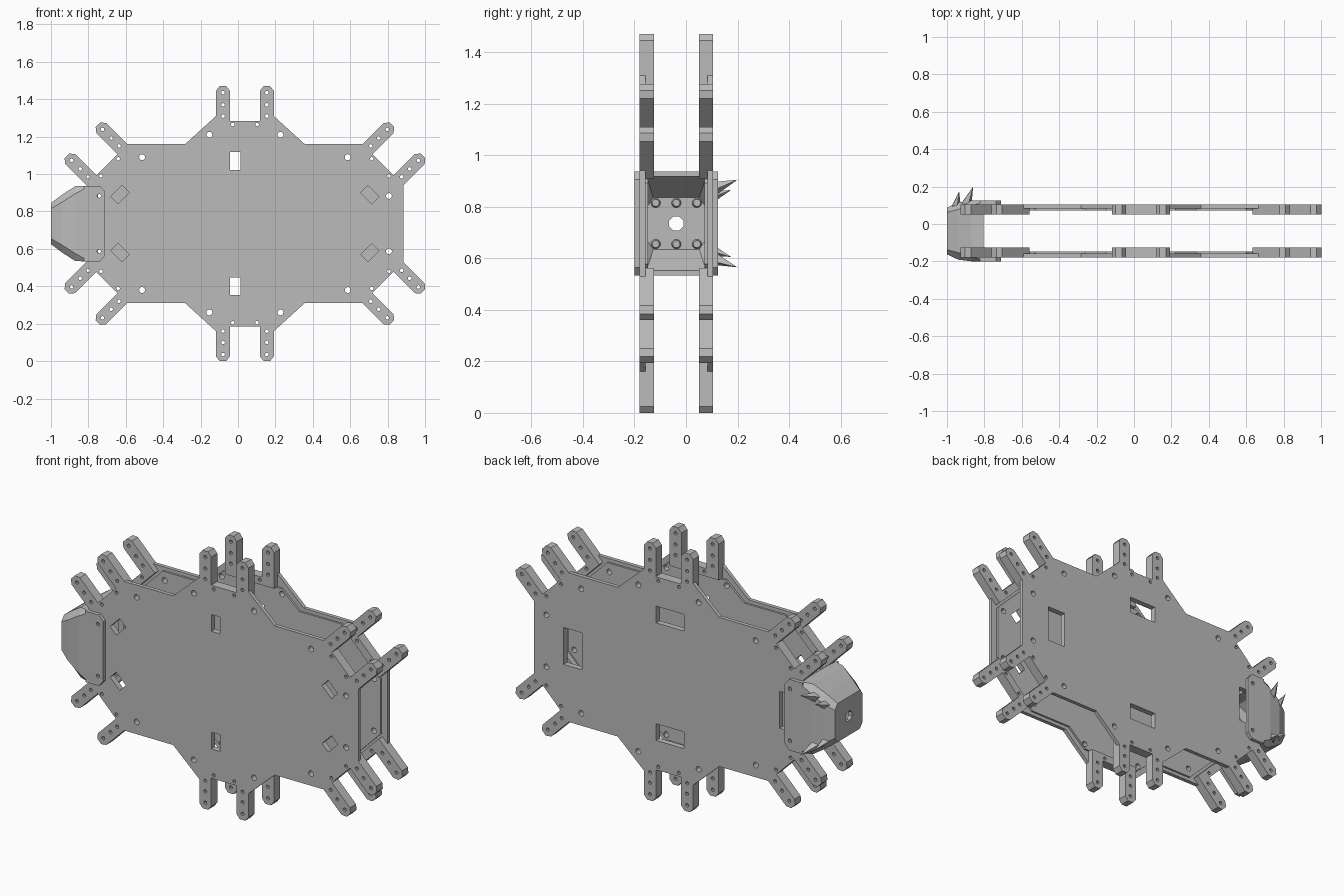
import bpy, bmesh, math
from mathutils import Vector

cube = bpy.data.objects.get("Cube")
if cube:
    bpy.data.objects.remove(cube)

grey = bpy.data.materials.new("plain_grey")
grey.use_nodes = True
grey.diffuse_color = (0.5, 0.5, 0.5, 1)
grey.node_tree.nodes["Principled BSDF"].inputs["Base Color"].default_value = (0.5, 0.5, 0.5, 1)

CX, CY, CZ = 0.037, -0.0375, 0.735   # centre of the frame


def add_mesh(name, bm):
    bmesh.ops.recalc_face_normals(bm, faces=bm.faces)
    for f in bm.faces:
        f.smooth = False
        f.material_index = 0
    mesh = bpy.data.meshes.new(name)
    bm.to_mesh(mesh)
    bm.free()
    mesh.materials.append(grey)
    ob = bpy.data.objects.new(name, mesh)
    bpy.context.collection.objects.link(ob)
    return ob


def sheet(name, loops, y0, y1):
    """Flat sheet in the xz plane with holes: first loop outside, rest holes."""
    cu = bpy.data.curves.new(name + "_profile", "CURVE")
    cu.dimensions = "2D"
    cu.fill_mode = "BOTH"
    cu.extrude = abs(y1 - y0) / 2
    for pts in loops:
        sp = cu.splines.new("POLY")
        sp.points.add(len(pts) - 1)
        for p, (x, z) in zip(sp.points, pts):
            p.co = (x, z, 0, 1)
        sp.use_cyclic_u = True
    tmp = bpy.data.objects.new(name + "_profile", cu)
    bpy.context.collection.objects.link(tmp)
    dg = bpy.context.evaluated_depsgraph_get()
    mesh = bpy.data.meshes.new_from_object(tmp.evaluated_get(dg))
    bpy.data.objects.remove(tmp)
    bm = bmesh.new()
    bm.from_mesh(mesh)
    bpy.data.meshes.remove(mesh)
    for v in bm.verts:
        x, z, d = v.co
        v.co = (x + CX, (y0 + y1) / 2 - d, z + CZ)
    bmesh.ops.remove_doubles(bm, verts=bm.verts, dist=0.0001)
    return add_mesh(name, bm)


def circle(x, z, r, n=12):
    return [(x + r * math.cos(math.tau * i / n), z + r * math.sin(math.tau * i / n)) for i in range(n)]


def rect(x, z, w, h, deg=0):
    c, s = math.cos(math.radians(deg)), math.sin(math.radians(deg))
    return [(x + u * w / 2 * c - v * h / 2 * s, z + u * w / 2 * s + v * h / 2 * c)
            for u, v in ((-1, -1), (1, -1), (1, 1), (-1, 1))]


def four(x, z):
    return [(x, z), (x, -z), (-x, -z), (-x, z)]


# Leg mounts: origin, direction and where the outer arm sides meet the body
mounts = [("top", 0, 0.55, 90, 0.025), ("upper_left", 0.738, 0.315, 45, 0),
          ("lower_left", 0.738, -0.315, -45, 0), ("bottom", 0, -0.55, -90, 0.025),
          ("lower_right", -0.738, -0.315, -135, 0), ("upper_right", -0.738, 0.315, 135, 0)]
ARM = [(0.155, 0.16), (0.135, 0.185), (0.1, 0.185), (0.08, 0.16), (0.08, 0)]


def place(mount, pts):
    _, ox, oz, deg, _ = mount
    c, s = math.cos(math.radians(deg)), math.sin(math.radians(deg))
    return [(ox + u * s + v * c, oz - u * c + v * s) for u, v in pts]


def fork(v0):
    half = [(0.155, v0)] + ARM
    return [(-u, v) for u, v in half] + half[::-1]


def mount_holes(mount):
    spots = [(s * u, v) for s in (-1, 1) for u, v in ((0.117, 0.15), (0.117, 0.085), (0.117, 0.025), (0.065, -0.02))]
    return [circle(x, z, 0.01, 8) for x, z in place(mount, spots)]


# Body outline: the six forks joined by the shoulder corners
elbows = {"top": (0.32, 0.425), "lower_left": (0.32, -0.425),
          "bottom": (-0.32, -0.425), "upper_right": (-0.32, 0.425)}
outline = []
for m in mounts:
    outline += place(m, fork(m[4]))
    if m[0] in elbows:
        outline.append(elbows[m[0]])

q = [(0.186, 0.505), (0.3, 0.405), (0.563, 0.405), (0.81, 0.158)]
right = q + [(x, -z) for x, z in q[::-1]]
inner_outline = right + [(-x, z) for x, z in right[::-1]]

bolt_holes = [circle(x, z, 0.016) for p in ((0.55, 0.355), (0.19, 0.475), (0.77, 0.148)) for x, z in four(*p)]
front_windows = [rect(-0.052, s * 0.335, 0.055, 0.095) for s in (-1, 1)]
front_windows += [rect(x, z, 0.085, 0.055, -45 if x * z > 0 else 45) for x, z in four(0.668, 0.155)]
back_windows = [rect(-0.01, s * 0.335, 0.175, 0.095) for s in (-1, 1)]
back_windows += [rect(0.603, 0, 0.115, 0.21), rect(-0.75, 0, 0.1, 0.21)]

# Front and back plates: skin, raised inner panel, thick leg forks
for side, y, d, windows in (("front", -0.18, 1, front_windows), ("back", 0.105, -1, back_windows)):
    cuts = bolt_holes + windows
    small = [h for m in mounts for h in mount_holes(m)]
    sheet(side + "_plate", [outline] + cuts + small, y, y + d * 0.022)
    sheet(side + "_inner_panel", [inner_outline] + cuts, y + d * 0.022, y + d * 0.033)
    for m in mounts:
        sheet(f"{side}_{m[0]}_leg_fork", [place(m, fork(-0.045))] + mount_holes(m), y + d * 0.022, y + d * 0.055)

# Head cheeks lying over the plates
cheek = [(-0.747, 0.17), (-0.775, 0.2025), (-0.86, 0.2025)]
cheek += [(x, -z) for x, z in cheek[::-1]]
cheek_holes = [circle(-0.78, s * 0.148, 0.011, 8) for s in (-1, 1)]
sheet("front_head_cheek", [cheek] + cheek_holes, -0.2, -0.18)
sheet("back_head_cheek", [cheek] + cheek_holes, 0.105, 0.125)


# Head shell: eight-sided rings running outside, through the nose hole and back inside
def ring(x, side_y, side_z, roof_y, roof_z):
    pts = [(side_y, side_z), (roof_y, roof_z)]
    pts += [(-y, z) for y, z in pts[::-1]]
    pts += [(-y, -z) for y, z in pts]
    return [Vector((x, CY + y, CZ + z)) for y, z in pts]


a, b = 0.03 * math.cos(math.pi / 8), 0.03 * math.sin(math.pi / 8)
rings = [ring(-0.805, 0.162, 0.195, 0.155, 0.2025), ring(-0.87, 0.162, 0.16, 0.135, 0.2),
         ring(-0.94, 0.153, 0.115, 0.115, 0.155), ring(-1.0, 0.125, 0.08, 0.1, 0.11),
         ring(-1.0, a, b, b, a), ring(-0.98, a, b, b, a),
         ring(-0.98, 0.11, 0.07, 0.09, 0.1), ring(-0.93, 0.135, 0.1, 0.1, 0.135),
         ring(-0.87, 0.142, 0.14, 0.115, 0.18), ring(-0.805, 0.142, 0.175, 0.135, 0.1825)]
bm = bmesh.new()
vr = [[bm.verts.new(p) for p in r] for r in rings]
for i, r in enumerate(vr):
    n = vr[(i + 1) % len(vr)]
    for k in range(8):
        j = (k + 1) % 8
        bm.faces.new((r[k], r[j], n[j], n[k]))
add_mesh("head_shell", bm)


def cone(name, base, tip, r0, r1, n):
    base, tip = Vector(base), Vector(tip)
    axis = tip - base
    bm = bmesh.new()
    bmesh.ops.create_cone(bm, cap_ends=True, segments=n, radius1=r0, radius2=r1, depth=axis.length)
    rot = Vector((0, 0, 1)).rotation_difference(axis).to_matrix().to_4x4()
    bmesh.ops.transform(bm, verts=bm.verts, matrix=rot)
    bmesh.ops.translate(bm, verts=bm.verts, vec=(base + tip) / 2)
    add_mesh(name, bm)


# Spikes on the back cheek and bolts inside the nose
for s, label in ((1, "upper"), (-1, "lower")):
    cone(label + "_tall_spike", (-0.895, 0.105, CZ + s * 0.135), (-0.86, 0.2, CZ + s * 0.17), 0.028, 0, 4)
    cone(label + "_short_spike", (-0.95, 0.09, CZ + s * 0.1), (-0.935, 0.175, CZ + s * 0.13), 0.025, 0, 4)
    for y in (-0.08, 0, 0.08):
        cone(label + "_nose_bolt", (-0.985, CY + y, CZ + s * 0.08), (-0.96, CY + y, CZ + s * 0.08), 0.02, 0.014, 12)
